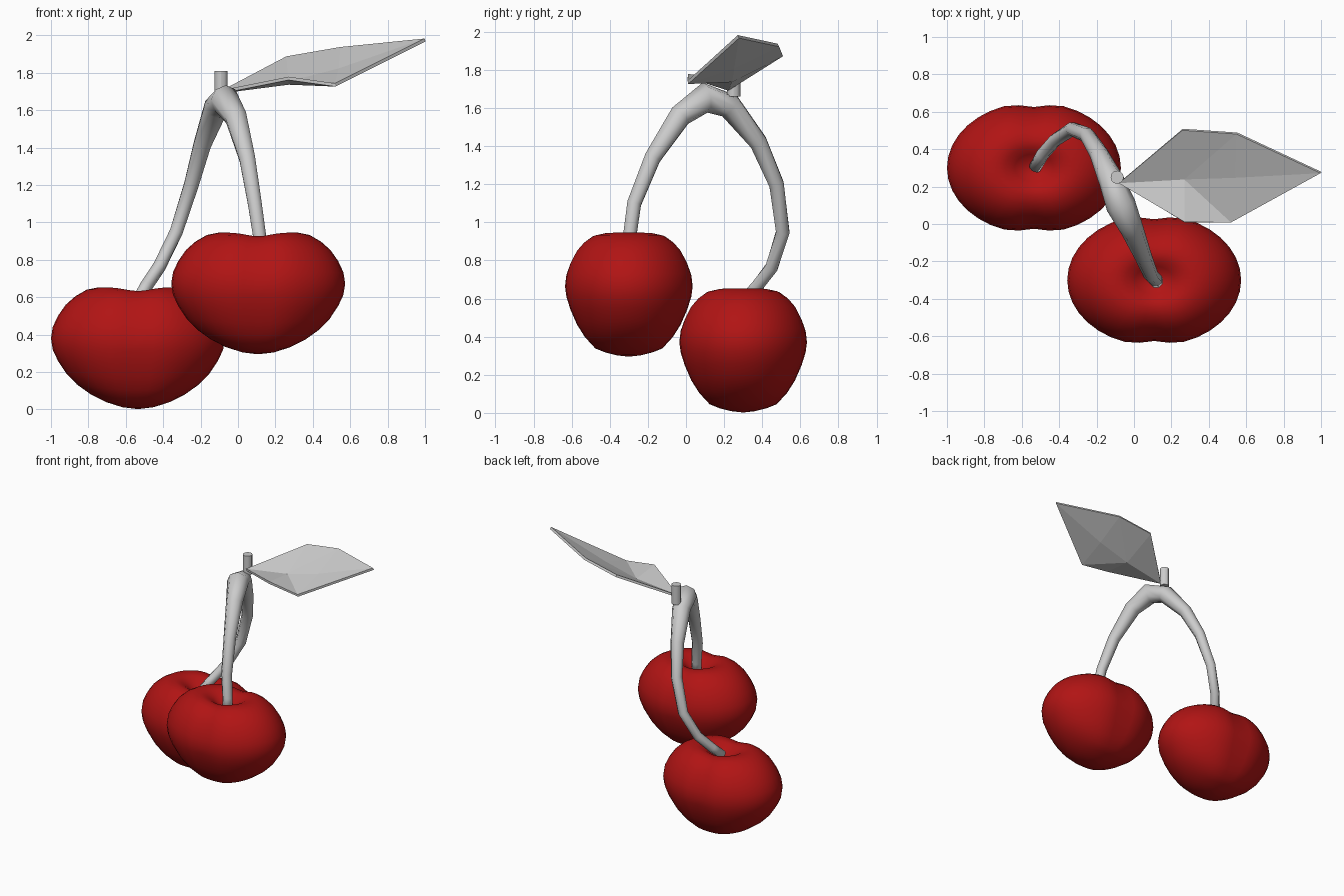
import bpy, bmesh
from math import sin, cos, pi, exp
from mathutils import Vector

if "Cube" in bpy.data.objects:
    bpy.data.objects.remove(bpy.data.objects["Cube"])

red = bpy.data.materials.new("cherry_red")
red.diffuse_color = (0.44, 0.007, 0.007, 1)
red.use_nodes = True
red.node_tree.nodes["Principled BSDF"].inputs["Base Color"].default_value = red.diffuse_color


def make_object(name, bm, smooth=True, mat=None):
    bmesh.ops.recalc_face_normals(bm, faces=bm.faces[:])
    for f in bm.faces:
        f.smooth = smooth
    me = bpy.data.meshes.new(name)
    bm.to_mesh(me)
    bm.free()
    ob = bpy.data.objects.new(name, me)
    bpy.context.collection.objects.link(ob)
    if mat:
        me.materials.append(mat)
    return ob


def skin(bm, rings):
    # bridge equal-sized rings of vertices and cap both ends
    n = len(rings[0])
    for a, b in zip(rings, rings[1:]):
        for i in range(n):
            j = (i + 1) % n
            bm.faces.new((a[i], a[j], b[j], b[i]))
    for ring in (rings[0], rings[-1]):
        bm.faces.new(ring)


# Cherry: oval lathe with a dimple on top and a crease front and back
PROFILE = [(.02, .003), (.18, .012), (.37, .04), (.54, .08), (.70, .133), (.82, .19),
           (.92, .26), (.98, .32), (1, .38), (.98, .44), (.92, .50), (.83, .56),
           (.72, .605), (.59, .64), (.45, .653), (.33, .645), (.22, .615),
           (.12, .585), (.02, .575)]


def cherry(name, x0, y0, z0):
    bm = bmesh.new()
    rings = []
    for r, z in PROFILE:
        ring = []
        for i in range(36):
            t = 2 * pi * i / 36
            x, y = .465 * r * cos(t), .352 * r * sin(t)
            crease = exp(-(x / .09) ** 2) * min(1, r / .4)
            y *= 1 - .075 * crease
            zz = z
            if z > .37:
                zz -= .02 * crease
            else:
                zz -= .035 * sin(t) ** 2 * r * (1 - r) * 4 * min(1, z / .08)
            ring.append(bm.verts.new((x0 + x, y0 + y, z0 + zz)))
        rings.append(ring)
    skin(bm, rings)
    return make_object(name, bm, True, red)


cherry("back_cherry", -.535, .30, 0)
cherry("front_cherry", .108, -.30, .293)

# Forked stem: one arched tube, thickest at the top (x, y, z, radius)
PATH = [(.12, -.31, .84, .036), (.115, -.295, .93, .038), (.09, -.272, 1.1, .04),
        (.05, -.175, 1.34, .046), (-.01, -.03, 1.56, .062), (-.07, .10, 1.655, .08),
        (-.12, .23, 1.61, .068), (-.19, .38, 1.42, .05), (-.25, .475, 1.2, .042),
        (-.33, .508, .95, .038), (-.42, .45, .765, .036), (-.49, .37, .66, .035),
        (-.53, .30, .59, .033)]
bm = bmesh.new()
pts = [Vector(p[:3]) for p in PATH]
side = Vector((.93, .37, 0)).normalized()
rings = []
for i, p in enumerate(pts):
    d = (pts[min(i + 1, len(pts) - 1)] - pts[max(i - 1, 0)]).normalized()
    u = (side - d * side.dot(d)).normalized()
    v = d.cross(u)
    r = PATH[i][3]
    rings.append([bm.verts.new(p + r * (u * cos(k * pi / 4) + v * sin(k * pi / 4)))
                  for k in range(8)])
skin(bm, rings)
make_object("stem", bm)

# Short twig stub above the fork
bpy.ops.mesh.primitive_cylinder_add(vertices=12, radius=.035, depth=.15,
                                    location=(-.09, .25, 1.735))
bpy.context.object.name = "twig"
bpy.ops.object.shade_smooth_by_angle()

# Leaf: two faceted halves folded along the midrib
bm = bmesh.new()
base, tip, m1, m2, l1, l2, r1, r2 = [bm.verts.new(c) for c in (
    (-.08, .22, 1.70), (1, .275, 1.975), (.27, .24, 1.745), (.54, .25, 1.815),
    (.26, .505, 1.88), (.55, .485, 1.93), (.27, .01, 1.77), (.52, .01, 1.735))]
for a, b in ((l1, l2), (r1, r2)):
    bm.faces.new((base, m1, a))
    bm.faces.new((m1, m2, b))
    bm.faces.new((m1, b, a))
    bm.faces.new((m2, tip, b))
leaf = make_object("leaf", bm, False)
mod = leaf.modifiers.new("thickness", 'SOLIDIFY')
mod.thickness = .018
mod.offset = 0
